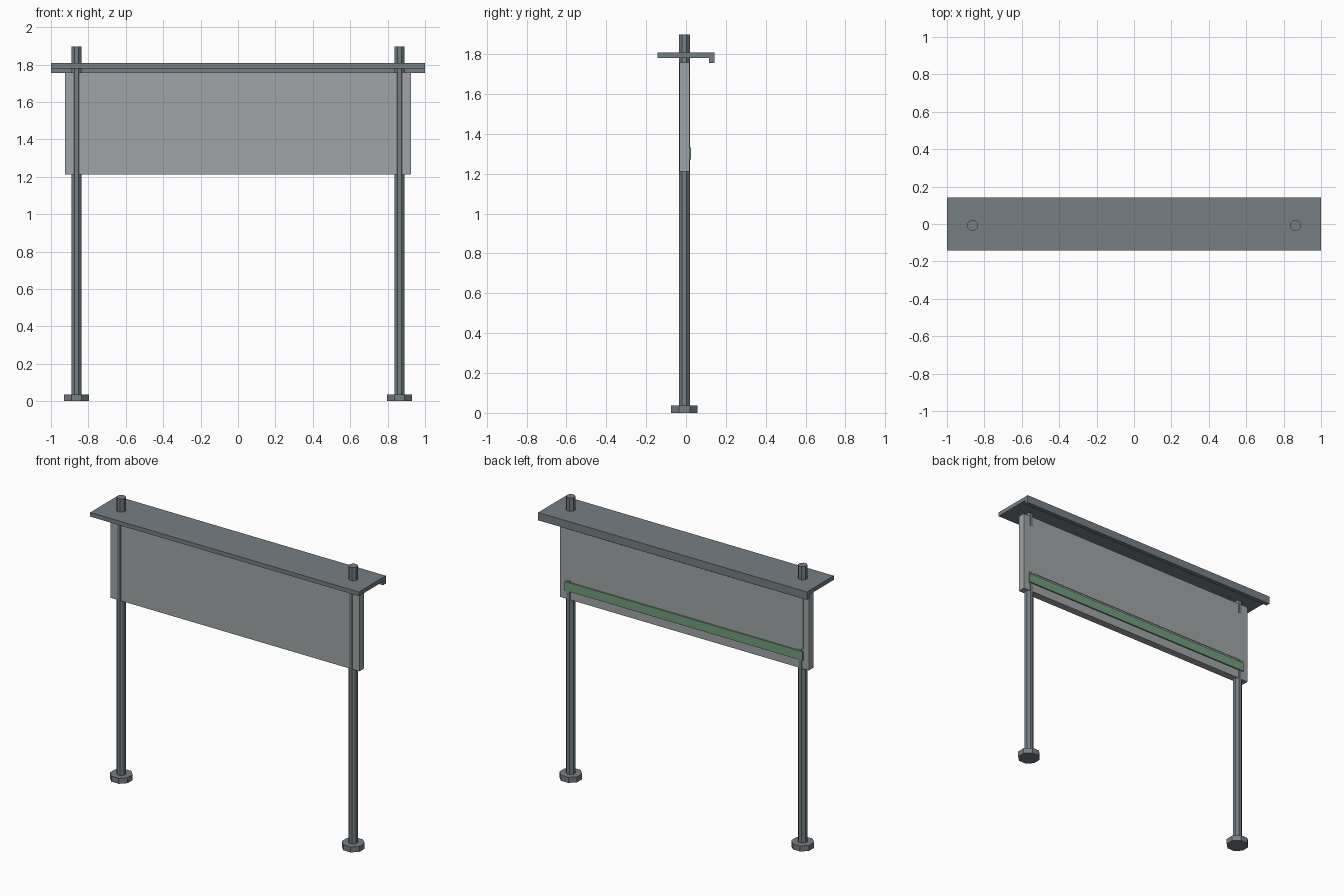
import bpy
import bmesh
import math
from mathutils import Matrix

cube = bpy.data.objects.get("Cube")
if cube:
    bpy.data.objects.remove(cube, do_unlink=True)


def material(name, color):
    mat = bpy.data.materials.new(name)
    mat.use_nodes = True
    mat.diffuse_color = color
    mat.node_tree.nodes["Principled BSDF"].inputs["Base Color"].default_value = color
    return mat


STEEL = material("dark steel", (0.18, 0.21, 0.225, 1))
BOARD = material("light grey board", (0.35, 0.375, 0.385, 1))
GREEN = material("green trim", (0.16, 0.34, 0.20, 1))


def finish(bm, name, mat):
    bmesh.ops.recalc_face_normals(bm, faces=bm.faces)
    mesh = bpy.data.meshes.new(name)
    bm.to_mesh(mesh)
    bm.free()
    mesh.materials.append(mat)
    obj = bpy.data.objects.new(name, mesh)
    bpy.context.collection.objects.link(obj)
    return obj


def extrude_x(name, profile, half_length, mat):
    """Sweep a closed (y, z) profile along x, centred on the middle."""
    bm = bmesh.new()
    face = bm.faces.new([bm.verts.new((-half_length, y, z)) for y, z in profile])
    new = bmesh.ops.extrude_face_region(bm, geom=[face])["geom"]
    verts = [v for v in new if isinstance(v, bmesh.types.BMVert)]
    bmesh.ops.translate(bm, verts=verts, vec=(2 * half_length, 0, 0))
    return finish(bm, name, mat)


def slab(name, half_length, y0, y1, z0, z1, mat):
    return extrude_x(name, [(y0, z0), (y1, z0), (y1, z1), (y0, z1)], half_length, mat)


def octagon_column(name, x, y, apothem, height, mat):
    """Eight-sided column standing on the ground, one flat facing front."""
    bm = bmesh.new()
    radius = apothem / math.cos(math.pi / 8)
    bmesh.ops.create_cone(bm, cap_ends=True, segments=8, radius1=radius,
                          radius2=radius, depth=height,
                          matrix=Matrix.Translation((x, y, height / 2))
                          @ Matrix.Rotation(math.pi / 8, 4, "Z"))
    # Make sure a flat, not a corner, points forward
    front = [v for v in bm.verts if v.co.y < y - apothem * 1.05]
    if front:
        bmesh.ops.rotate(bm, verts=bm.verts, cent=(x, y, 0),
                         matrix=Matrix.Rotation(math.pi / 8, 3, "Z"))
    return finish(bm, name, mat)


# Posts and feet
POST_Y = -0.008
for side, x in (("left", 0.863), ("right", -0.863)):
    octagon_column(side + "_post", x, POST_Y, 0.0275, 1.897, STEEL)
    octagon_column(side + "_foot", x, POST_Y, 0.066, 0.037, STEEL)

# Board, thin rear sheet and trim strip
slab("board", 0.926, -0.033, 0.017, 1.212, 1.757, BOARD)
slab("rear_sheet", 0.885, 0.015, 0.021, 1.345, 1.685, BOARD)
slab("trim_strip", 0.885, 0.015, 0.026, 1.27, 1.33, GREEN)

# Roof with a turned-down lip along the back
extrude_x("roof", [(-0.143, 1.78), (-0.143, 1.808), (0.143, 1.808),
                   (0.143, 1.755), (0.115, 1.755), (0.115, 1.78)], 1.0, STEEL)
